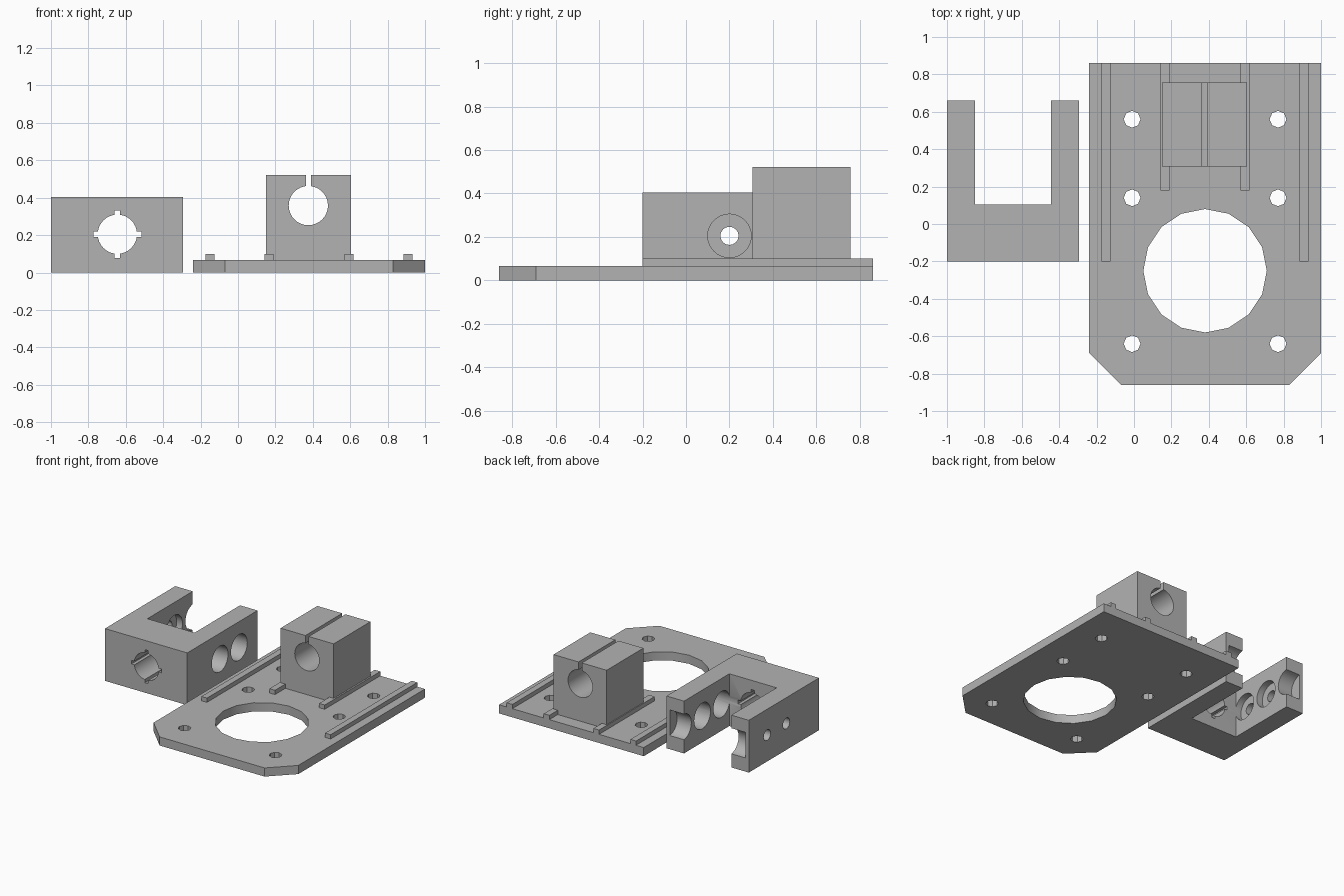
import bpy, math
from mathutils import Matrix, Vector

if "Cube" in bpy.data.objects:
    bpy.data.objects.remove(bpy.data.objects["Cube"], do_unlink=True)

grey = bpy.data.materials.new("plain grey")
grey.use_nodes = True
grey.diffuse_color = (0.45, 0.45, 0.45, 1)
grey.node_tree.nodes["Principled BSDF"].inputs["Base Color"].default_value = (0.45, 0.45, 0.45, 1)


def prism(name, outline, z0, z1):
    """Extrude an anticlockwise xy outline from z0 to z1."""
    n = len(outline)
    verts = [(x, y, z) for z in (z0, z1) for x, y in outline]
    faces = [list(range(n))[::-1], list(range(n, 2 * n))]
    faces += [(i, (i + 1) % n, n + (i + 1) % n, n + i) for i in range(n)]
    mesh = bpy.data.meshes.new(name)
    mesh.from_pydata(verts, [], faces)
    mesh.materials.append(grey)
    ob = bpy.data.objects.new(name, mesh)
    bpy.context.collection.objects.link(ob)
    return ob


def box(name, x, y, z):
    return prism(name, [(x[0], y[0]), (x[1], y[0]), (x[1], y[1]), (x[0], y[1])], *z)


def rod(axis, centre, radius, span, sides=32):
    """Cylinder cutter along an axis; centre gives the other two coordinates."""
    ring = [(radius * math.cos(math.tau * i / sides), radius * math.sin(math.tau * i / sides))
            for i in range(sides)]
    ob = prism("bore_cutter", ring, *span)
    a, b = centre
    if axis == "x":
        turn, move = Matrix(((0, 0, 1), (1, 0, 0), (0, 1, 0))), Vector((0, a, b))
    elif axis == "y":
        turn, move = Matrix(((0, 1, 0), (0, 0, 1), (1, 0, 0))), Vector((a, 0, b))
    else:
        turn, move = Matrix.Identity(3), Vector((a, b, 0))
    ob.data.transform(Matrix.Translation(move) @ turn.to_4x4())
    return ob


def cut(target, cutters):
    """Subtract each cutter and bake the result."""
    bpy.context.view_layer.objects.active = target
    for c in cutters:
        c.hide_render = True
        mod = target.modifiers.new("cut", "BOOLEAN")
        mod.operation, mod.solver, mod.object = "DIFFERENCE", "EXACT", c
        bpy.ops.object.modifier_apply(modifier=mod.name)
        bpy.data.objects.remove(c, do_unlink=True)


# Base plate with clipped front corners, round opening and screw holes
mid = 0.38
plate = prism("base_plate", [(-0.07, -0.86), (0.83, -0.86), (1, -0.69), (1, 0.86),
                             (-0.24, 0.86), (-0.24, -0.69)], 0, 0.067)
holes = [rod("z", (mid, -0.25), 0.33, (-0.1, 0.2), 16)]
for y in (-0.64, 0.14, 0.56):
    for side in (-1, 1):
        holes.append(rod("z", (mid + side * 0.39, y), 0.045, (-0.1, 0.2), 8))
cut(plate, holes)

# Raised guide rails, long outer pair and short inner pair
for label, offset, start in (("outer", 0.53, -0.2), ("inner", 0.213, 0.18)):
    for side, word in ((-1, "right"), (1, "left")):
        x = mid + side * offset
        box(f"{label}_rail_{word}", (x - 0.024, x + 0.024), (start, 0.86), (0.06, 0.1))

# Clamp block with a bore and a slit to the top
block = box("clamp_block", (0.15, 0.605), (0.307, 0.757), (0.06, 0.522))
cut(block, [rod("y", (0.376, 0.358), 0.105, (0, 1)),
            box("slit_cutter", (0.363, 0.391), (0, 1), (0.36, 0.7))])

# U-shaped bracket
bracket = prism("u_bracket", [(-1, -0.2), (-0.295, -0.2), (-0.295, 0.66), (-0.445, 0.66),
                              (-0.445, 0.105), (-0.85, 0.105), (-0.85, 0.66), (-1, 0.66)], 0, 0.405)
cx, cz = -0.645, 0.205
cutters = [rod("y", (cx, cz), 0.105, (-0.4, 0.2)),
           box("key_cutter", (cx - 0.128, cx + 0.128), (-0.4, 0.2), (cz - 0.014, cz + 0.014)),
           box("key_cutter", (cx - 0.014, cx + 0.014), (-0.4, 0.2), (cz - 0.128, cz + 0.128))]
# Open bores in the left arm, stepped bores in the right arm
for y in (0.2, 0.435):
    cutters.append(rod("x", (y, cz), 0.1, (-0.9, -0.1)))
    cutters.append(rod("x", (y, cz), 0.042, (-1.2, -0.8), 16))
# Blind half bore shared by both arm ends
cutters.append(rod("x", (0.67, cz), 0.1, (-0.972, -0.323)))
cut(bracket, cutters)

# Smooth the bores, keep the edges sharp
bpy.ops.object.select_all(action="DESELECT")
for ob in (block, bracket, plate):
    ob.select_set(True)
bpy.context.view_layer.objects.active = bracket
bpy.ops.object.shade_smooth_by_angle(angle=math.radians(25))
